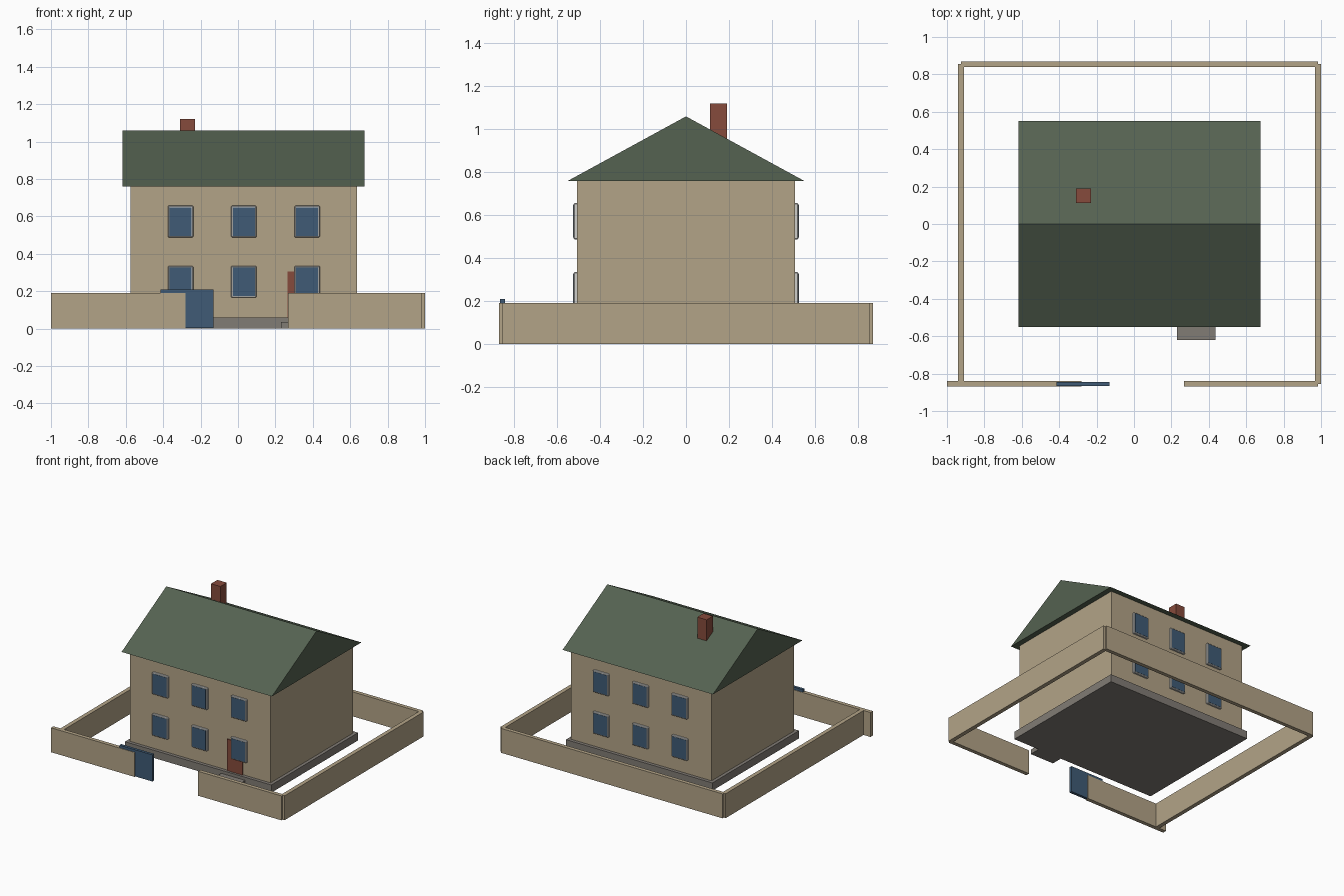
import bpy, bmesh

if "Cube" in bpy.data.objects:
    bpy.data.objects.remove(bpy.data.objects["Cube"])


def material(name, rgb):
    m = bpy.data.materials.new(name)
    m.diffuse_color = (*rgb, 1)
    m.use_nodes = True
    m.node_tree.nodes["Principled BSDF"].inputs["Base Color"].default_value = m.diffuse_color
    return m


TAN = material("tan_render", (0.45, 0.37, 0.245))
GREEN = material("roof_green", (0.09, 0.122, 0.082))
BLUE = material("window_blue", (0.05, 0.105, 0.18))
WHITE = material("frame_white", (0.62, 0.62, 0.60))
BRICK = material("brick_red", (0.24, 0.07, 0.045))
STONE = material("stone_grey", (0.22, 0.20, 0.178))


def finish(name, bm, mat):
    bmesh.ops.recalc_face_normals(bm, faces=bm.faces)
    me = bpy.data.meshes.new(name)
    bm.to_mesh(me)
    bm.free()
    me.materials.append(mat)
    ob = bpy.data.objects.new(name, me)
    bpy.context.collection.objects.link(ob)
    return ob


def box(name, mat, x, y, z):
    """Box from (min, max) pairs on each axis."""
    bm = bmesh.new()
    bmesh.ops.create_cube(bm, size=1)
    for v in bm.verts:
        v.co = [r[0] if c < 0 else r[1] for c, r in zip(v.co, (x, y, z))]
    return finish(name, bm, mat)


def prism(name, mat, profile, x0, x1):
    """Extrude a (y, z) profile along x."""
    bm = bmesh.new()
    face = bm.faces.new([bm.verts.new((x0, y, z)) for y, z in profile])
    ext = bmesh.ops.extrude_face_region(bm, geom=[face])
    for g in ext["geom"]:
        if isinstance(g, bmesh.types.BMVert):
            g.co.x = x1
    return finish(name, bm, mat)


# House: plinth, body, roof, chimney
box("plinth", STONE, (-0.60, 0.66), (-0.533, 0.533), (0, 0.06))
box("house_body", TAN, (-0.575, 0.635), (-0.507, 0.507), (0.06, 0.765))
prism("roof", GREEN, [(-0.55, 0.76), (0.55, 0.76), (0, 1.06)], -0.617, 0.677)
box("chimney", BRICK, (-0.31, -0.23), (0.112, 0.19), (0.85, 1.12))

# Door and step
box("door", BRICK, (0.265, 0.40), (-0.515, -0.50), (0.06, 0.305))
box("door_step", STONE, (0.23, 0.435), (-0.62, -0.50), (0, 0.036))

# Windows: three columns, two storeys, front and back
for side, s in (("front", -1), ("back", 1)):
    for col, cx in enumerate((-0.307, 0.031, 0.37)):
        for row, cz in enumerate((0.25, 0.572)):
            tag = f"{side}_{row}_{col}"
            fr = box("window_frame_" + tag, WHITE, (cx - 0.068, cx + 0.068),
                     sorted((s * 0.50, s * 0.524)), (cz - 0.085, cz + 0.085))
            bev = fr.modifiers.new("bevel", "BEVEL")
            bev.width = 0.005
            box("window_pane_" + tag, BLUE, (cx - 0.059, cx + 0.059),
                sorted((s * 0.52, s * 0.5255)), (cz - 0.076, cz + 0.076))

# Garden wall with a front opening
H = (0, 0.19)
box("wall_front_left", TAN, (-1.0, -0.28), (-0.87, -0.84), H)
box("wall_front_right", TAN, (0.266, 0.983), (-0.87, -0.84), H)
box("wall_back", TAN, (-0.925, 0.983), (0.84, 0.87), H)
box("wall_left", TAN, (-0.94, -0.908), (-0.855, 0.855), H)
box("wall_right", TAN, (0.968, 1.0), (-0.855, 0.855), H)

# Sliding gate, half slid into the wall
box("sliding_gate", BLUE, (-0.415, -0.13), (-0.866, -0.844), (0.003, 0.21))
